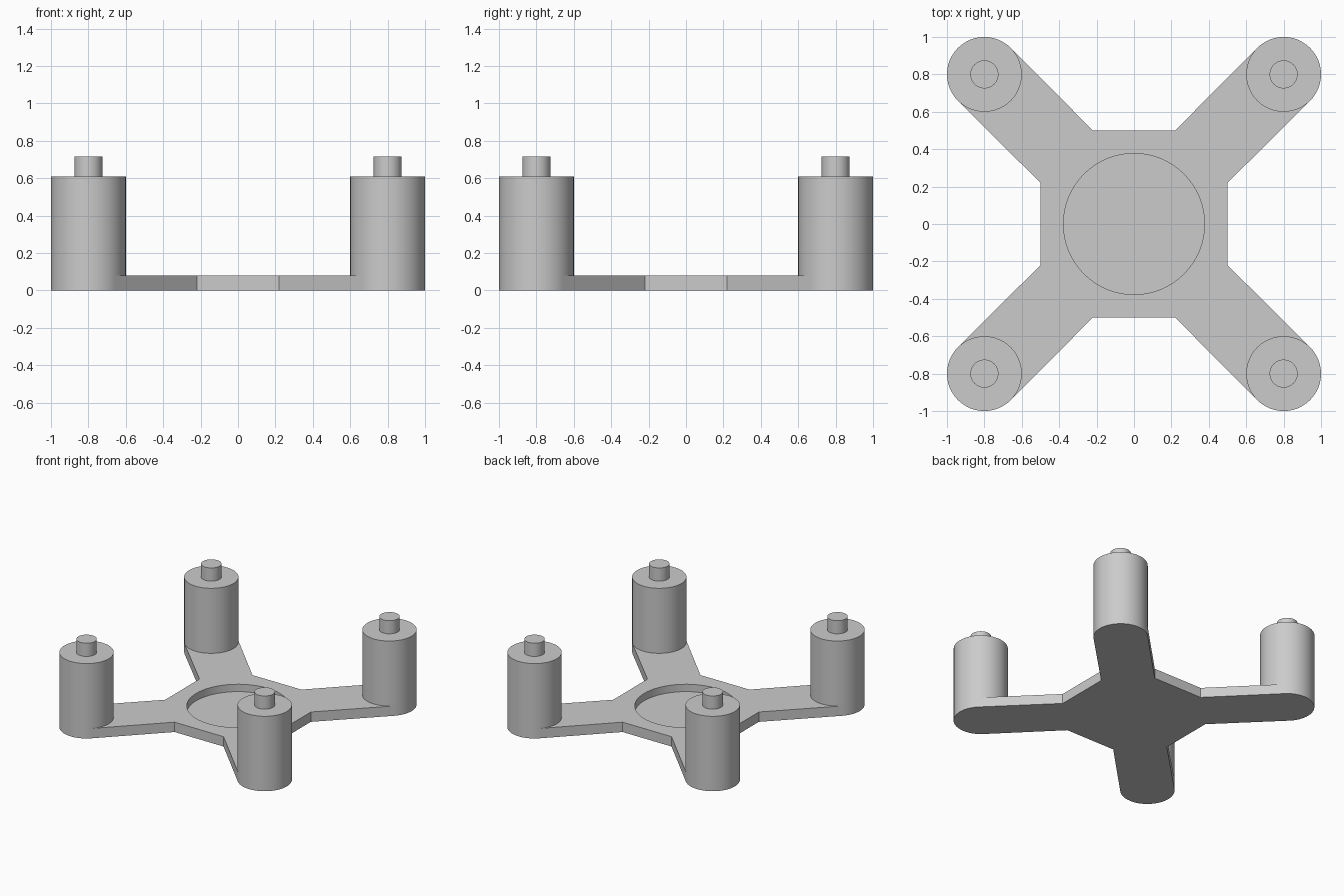
import bpy
import bmesh
import math
from mathutils import Matrix

cube = bpy.data.objects.get("Cube")
if cube:
    bpy.data.objects.remove(cube, do_unlink=True)

ARM = 0.8           # pillar centre distance along x and y
RADIUS = 0.2        # pillar radius
THICK = 0.08        # base plate thickness

grey = bpy.data.materials.new("light_grey")
grey.use_nodes = True
grey.diffuse_color = (0.6, 0.6, 0.6, 1)
grey.node_tree.nodes["Principled BSDF"].inputs["Base Color"].default_value = (0.6, 0.6, 0.6, 1)


def make_object(name, bm):
    bmesh.ops.recalc_face_normals(bm, faces=bm.faces[:])
    mesh = bpy.data.meshes.new(name)
    bm.to_mesh(mesh)
    bm.free()
    mesh.materials.append(grey)
    obj = bpy.data.objects.new(name, mesh)
    bpy.context.collection.objects.link(obj)
    return obj


def smooth(obj):
    bpy.ops.object.select_all(action='DESELECT')
    obj.select_set(True)
    bpy.context.view_layer.objects.active = obj
    bpy.ops.object.shade_smooth_by_angle(angle=math.radians(30))


def turned(name, profile, x=0, y=0, sides=48):
    """Solid of revolution from (radius, height) rings, capped at both ends."""
    bm = bmesh.new()
    rings = [[bm.verts.new((x + r * math.cos(math.tau * i / sides),
                            y + r * math.sin(math.tau * i / sides), z))
              for i in range(sides)] for r, z in profile]
    for low, high in zip(rings, rings[1:]):
        for i in range(sides):
            j = (i + 1) % sides
            bm.faces.new((low[i], low[j], high[j], high[i]))
    bm.faces.new(rings[0][::-1])
    bm.faces.new(rings[-1])
    return make_object(name, bm)


# Cross-shaped base plate: one arm outline repeated every quarter turn
tip = RADIUS / math.sqrt(2)
arm = [(0.5, 0.22), (ARM + tip, ARM - tip), (ARM - tip, ARM + tip), (0.22, 0.5)]
bm = bmesh.new()
outline = []
for quarter in range(4):
    turn = Matrix.Rotation(quarter * math.pi / 2, 3, 'Z')
    for px, py in arm:
        outline.append(bm.verts.new(turn @ bm.verts.new((px, py, 0)).co))
for v in [v for v in bm.verts if v not in outline]:
    bm.verts.remove(v)
base = bm.faces.new(outline)
grown = bmesh.ops.extrude_face_region(bm, geom=[base], use_keep_orig=True)
bmesh.ops.translate(bm, vec=(0, 0, THICK),
                    verts=[g for g in grown["geom"] if isinstance(g, bmesh.types.BMVert)])
plate = make_object("base_plate", bm)

# Round recess sunk into the top of the plate
cutter = turned("recess_cutter", [(0.377, 0.02), (0.377, 0.2)], sides=64)
cutter.hide_render = True
cut = plate.modifiers.new("recess", 'BOOLEAN')
cut.operation = 'DIFFERENCE'
cut.solver = 'EXACT'
cut.object = cutter
bpy.ops.object.select_all(action='DESELECT')
plate.select_set(True)
bpy.context.view_layer.objects.active = plate
bpy.ops.object.modifier_apply(modifier=cut.name)
bpy.data.objects.remove(cutter, do_unlink=True)
smooth(plate)

# Corner pillars, each with a locating pin on top
pillar_profile = [(RADIUS, 0), (RADIUS, 0.608), (0.075, 0.608), (0.075, 0.715)]
for end, sy in (("front", -1), ("back", 1)):
    for side, sx in (("left", 1), ("right", -1)):
        smooth(turned(f"{end}_{side}_pillar", pillar_profile, sx * ARM, sy * ARM))
